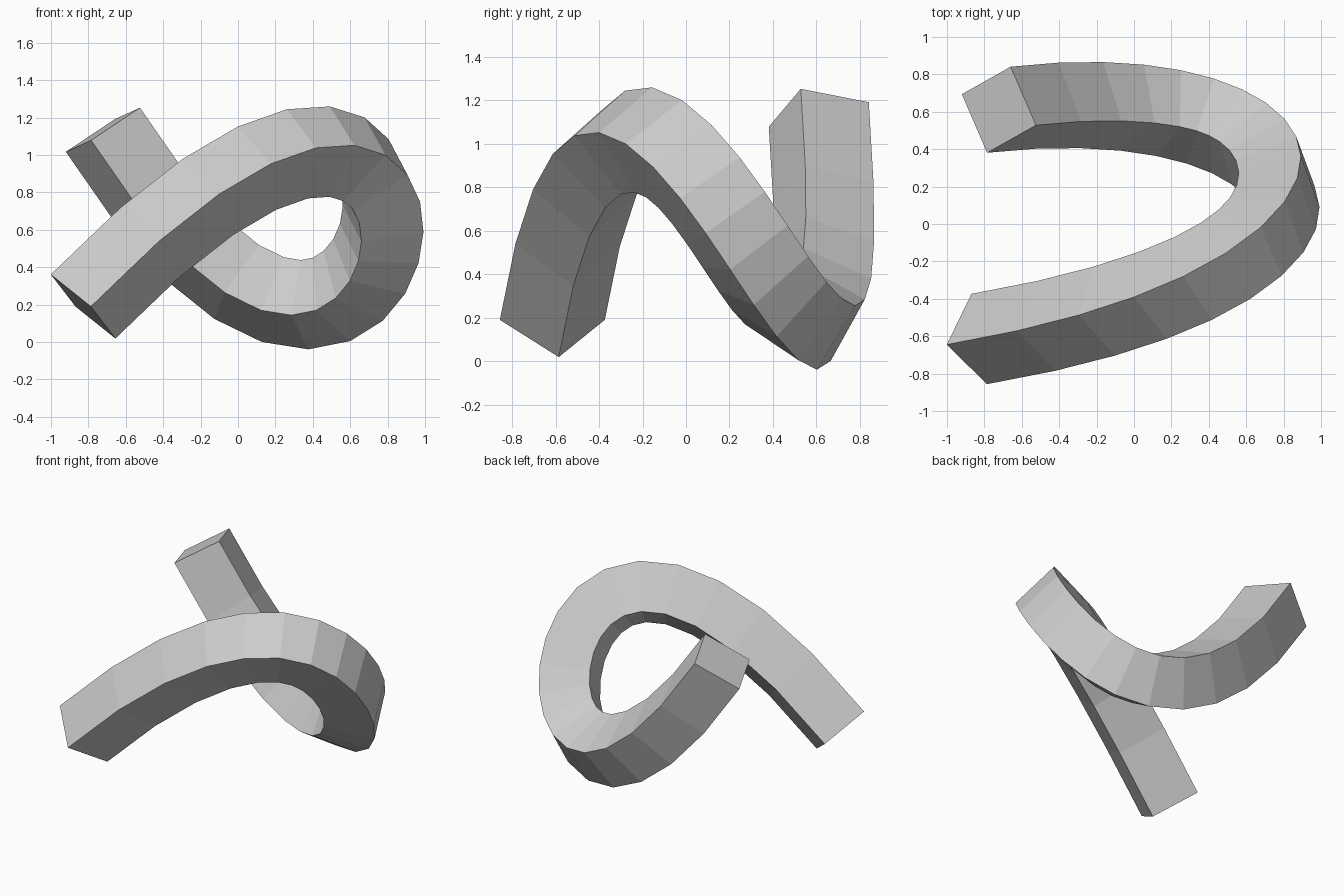
import bpy, bmesh
from math import cos, sin, pi
from mathutils import Vector

if "Cube" in bpy.data.objects:
    bpy.data.objects.remove(bpy.data.objects["Cube"])

# Path of the bar: one cubic curve with 19 straight steps
P = [Vector(p) for p in ((-0.828, -0.615, 0.19), (1.60, -0.20, 2.71),
                         (0.97, 0.81, -1.57), (-0.7225, 0.611, 1.135))]
STEPS = 19
RADIUS = 0.245   # half the diagonal of the square section


def point(t):
    u = 1 - t
    return P[0]*u**3 + P[1]*3*t*u*u + P[2]*3*t*t*u + P[3]*t**3


def tangent(t):
    u = 1 - t
    return ((P[1]-P[0])*u*u + (P[2]-P[1])*2*u*t + (P[3]-P[2])*t*t).normalized()


# Square section carried along the path without twist
bm = bmesh.new()
tan = tangent(0)
side = tan.cross(Vector((0, 0, 1))).normalized()
rings = []
for i in range(STEPS + 1):
    t = i / STEPS
    new_tan = tangent(t)
    side = tan.rotation_difference(new_tan) @ side
    side = (side - new_tan * side.dot(new_tan)).normalized()
    tan = new_tan
    up = side.cross(tan)
    rings.append([bm.verts.new(point(t) + RADIUS * (side*cos(k*pi/2) + up*sin(k*pi/2)))
                  for k in range(4)])

# Side faces and end caps
for a, b in zip(rings, rings[1:]):
    for k in range(4):
        j = (k + 1) % 4
        bm.faces.new((a[k], a[j], b[j], b[k]))
bm.faces.new(rings[0])
bm.faces.new(rings[-1])
bmesh.ops.recalc_face_normals(bm, faces=bm.faces[:])

mesh = bpy.data.meshes.new("looped_bar")
bm.to_mesh(mesh)
bm.free()
bpy.context.collection.objects.link(bpy.data.objects.new("looped_bar", mesh))
